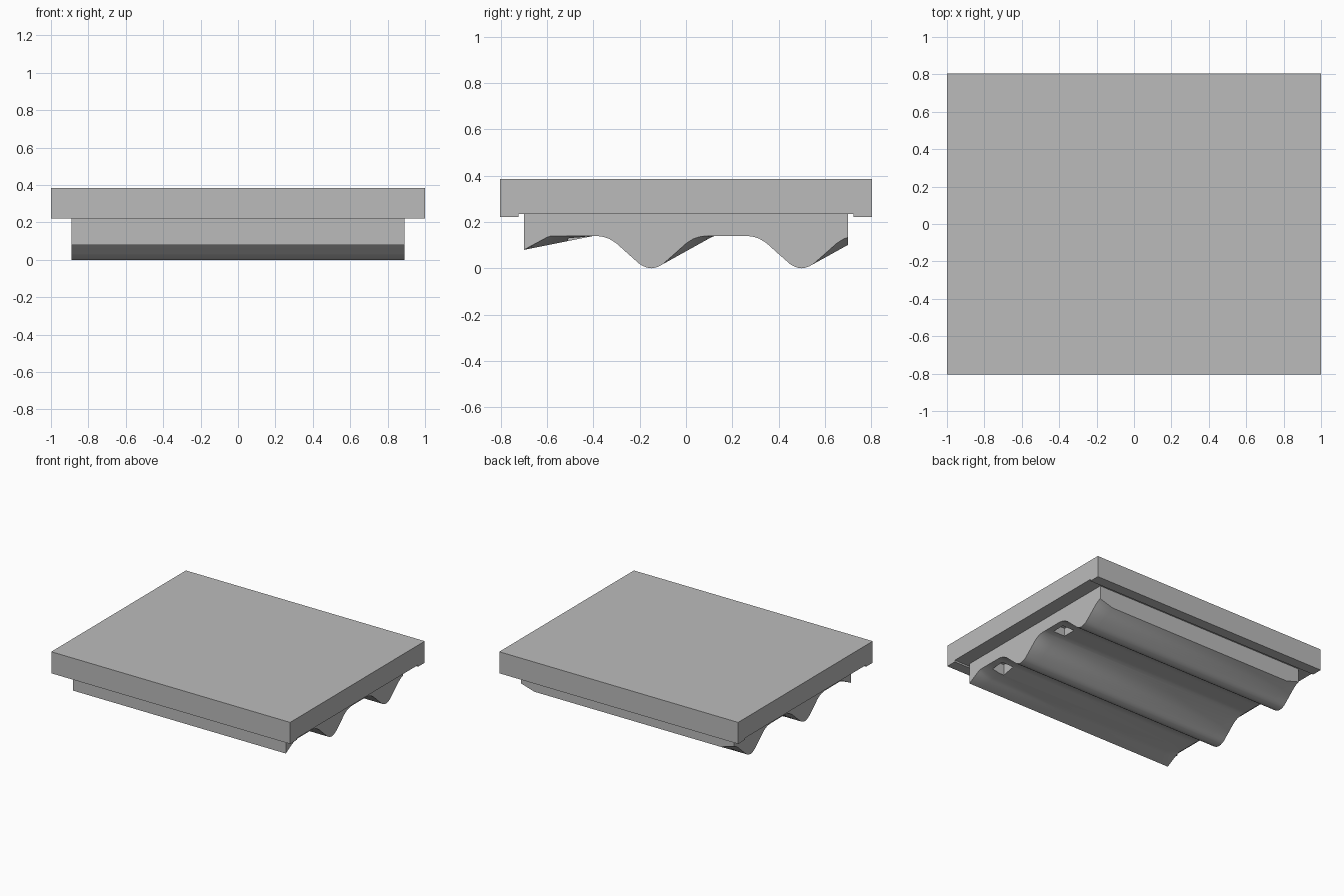
import bpy, bmesh, math

if "Cube" in bpy.data.objects:
    bpy.data.objects.remove(bpy.data.objects["Cube"])

grey = bpy.data.materials.new("plain grey")
grey.use_nodes = True
grey.diffuse_color = (0.5, 0.5, 0.5, 1)
grey.node_tree.nodes["Principled BSDF"].inputs["Base Color"].default_value = grey.diffuse_color


def loft(name, sections):
    """Solid through (x, [(y, z), ...]) sections that share a point count."""
    bm = bmesh.new()
    rings = [[bm.verts.new((x, y, z)) for y, z in pts] for x, pts in sections]
    for a, b in zip(rings, rings[1:]):
        for i in range(len(a)):
            j = (i + 1) % len(a)
            bm.faces.new((a[i], a[j], b[j], b[i]))
    bm.faces.new(rings[0])
    bm.faces.new(rings[-1])
    bmesh.ops.recalc_face_normals(bm, faces=bm.faces)
    mesh = bpy.data.meshes.new(name)
    bm.to_mesh(mesh)
    bm.free()
    mesh.materials.append(grey)
    obj = bpy.data.objects.new(name, mesh)
    bpy.context.collection.objects.link(obj)
    return obj


# Top slab with a shallow lip along the front and back edges
half = [(0.725, 0.235), (0.725, 0.222), (0.805, 0.222), (0.805, 0.385)]
slab_profile = half + [(-y, z) for y, z in reversed(half)]
loft("top_slab", [(-1, slab_profile), (1, slab_profile)])

# Ridged underside: rounded ridges, with gentler rear slopes away from the ends
PITCH, RIDGE, FLAT, DEPTH, STEPS = 0.65, -0.15, 0.14, 0.7, 84
STEEP = [(0, 0), (0.025, 0.004), (0.05, 0.018), (0.1, 0.062),
         (0.15, 0.107), (0.18, 0.127), (0.21, 0.137), (0.24, FLAT)]
GENTLE = [(0, 0), (0.025, 0.004), (0.05, 0.018), (0.27, FLAT)]


def height(table, d):
    for (d0, z0), (d1, z1) in zip(table, table[1:]):
        if d <= d1:
            return z0 + (z1 - z0) * (d - d0) / (d1 - d0)
    return FLAT


def underside(inner):
    pts = []
    for i in range(STEPS + 1):
        y = -DEPTH + 2 * DEPTH * i / STEPS
        d = (y - RIDGE + PITCH / 2) % PITCH - PITCH / 2
        z = height(GENTLE if inner and d > 0 else STEEP, abs(d))
        if y < -0.4:  # cut-off front slope
            run = 0.3 if inner else 0.11
            z = min(FLAT, 0.08 + 0.06 * (y + DEPTH) / run)
        pts.append((y, z))
    return pts + [(DEPTH, 0.235), (-DEPTH, 0.235)]


base = loft("ridged_base", [(-0.89, underside(False)), (-0.78, underside(True)),
                            (0.78, underside(True)), (0.89, underside(False))])

# Square pockets near the left end of each trough
for y in (-0.46, 0.19):
    s = 0.05
    square = [(y - s, 0.05), (y + s, 0.05), (y + s, 0.2), (y - s, 0.2)]
    cutter = loft("pocket_cutter", [(0.74, square), (0.84, square)])
    cutter.hide_render = True
    cutter.hide_set(True)
    cut = base.modifiers.new("pocket", "BOOLEAN")
    cut.operation = "DIFFERENCE"
    cut.solver = "EXACT"
    cut.object = cutter

bpy.ops.object.select_all(action="DESELECT")
base.select_set(True)
bpy.context.view_layer.objects.active = base
bpy.ops.object.shade_smooth_by_angle(angle=math.radians(25))
